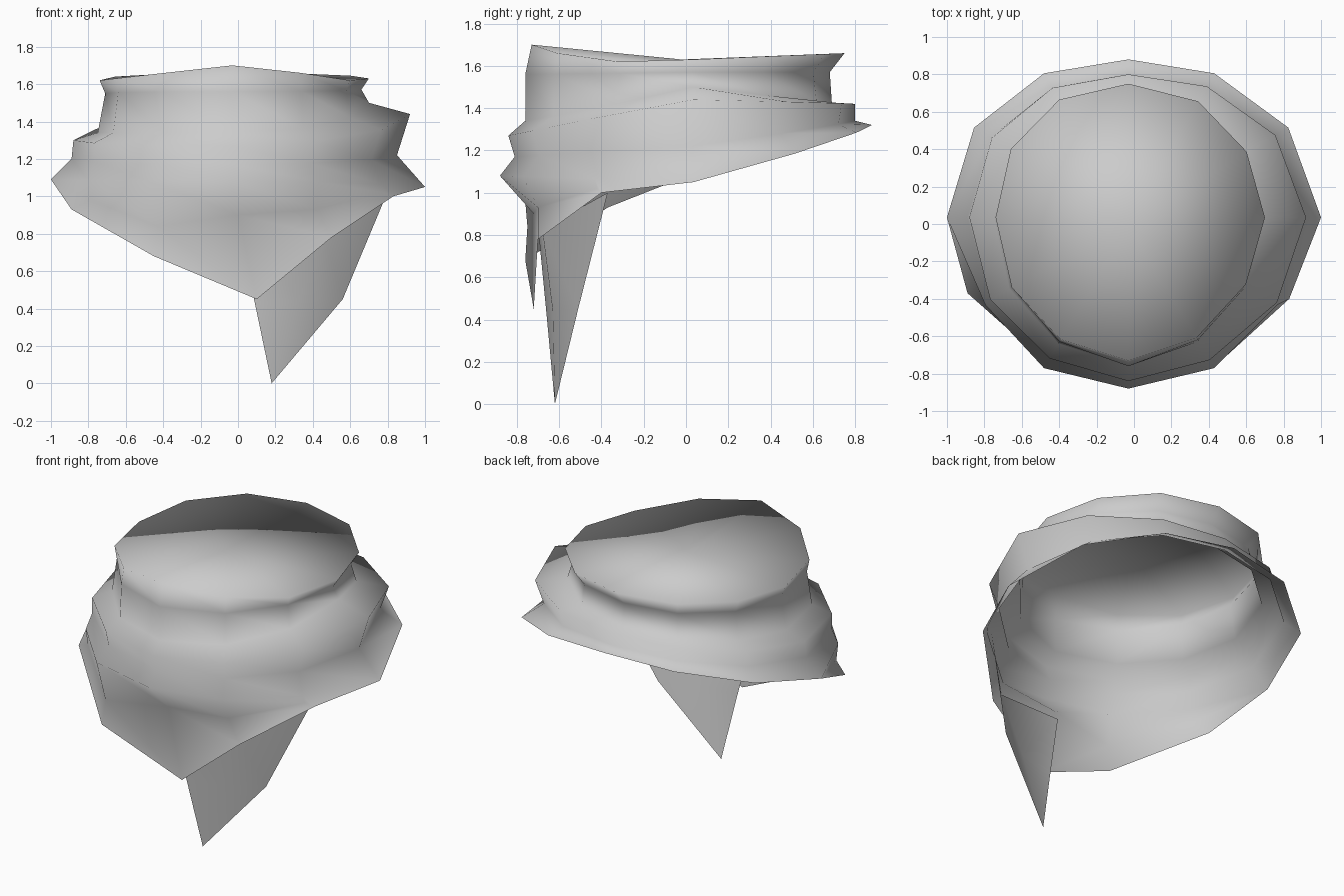
import bpy, math

if "Cube" in bpy.data.objects:
    bpy.data.objects.remove(bpy.data.objects["Cube"])

N = 12


def make(name, verts, faces):
    me = bpy.data.meshes.new(name)
    me.from_pydata(verts, [], faces)
    me.update()
    for p in me.polygons:
        p.use_smooth = True
    ob = bpy.data.objects.new(name, me)
    bpy.context.collection.objects.link(ob)
    return ob


def ring(right, back, left, front):
    """12 points blended between four (radius, height) stations."""
    st = [right, back, left, front]
    pts = []
    for i in range(N):
        q, f = divmod(i, 3)
        h = f / 3 * math.pi / 2
        wr = math.sin(h) ** 2
        wz = math.sin(h) if q % 2 == 0 else 1 - math.cos(h)
        a, b = st[q], st[(q + 1) % 4]
        r = a[0] * (1 - wr) + b[0] * wr
        z = a[1] * (1 - wz) + b[1] * wz
        c, s = math.cos(2 * math.pi * i / N), math.sin(2 * math.pi * i / N)
        # folds sit slightly left, side corners slightly back
        pts.append((r * c - .03 * abs(s), r * s + .035 * abs(c), z))
    return pts


# wrapped cloth: stations are right, back, left, front
rings = [
    ring((.70, 1.63), (.75, 1.66), (.74, 1.62), (.73, 1.70)),
    ring((.66, 1.57), (.68, 1.57), (.71, 1.55), (.76, 1.56)),
    ring((.70, 1.50), (.69, 1.42), (.75, 1.34), (.76, 1.34)),
    ring((.92, 1.44), (.80, 1.42), (.88, 1.30), (.84, 1.27)),
    ring((.85, 1.22), (.80, 1.34), (.89, 1.20), (.81, 1.17)),
    ring((1.0, 1.05), (.88, 1.32), (1.0, 1.09), (.88, 1.08)),
]
# collar dips either side of its raised front point
for i, z in ((7, 1.63), (8, 1.66), (10, 1.66), (11, 1.62)):
    rings[0][i] = (*rings[0][i][:2], z)
for i in (7, 11):
    x, y, z = rings[5][i]
    rings[5][i] = (x * .93, y * .95, z)

verts = [p for r in rings for p in r]
faces = [(r * N + i, (r + 1) * N + i, (r + 1) * N + (i + 1) % N, r * N + (i + 1) % N)
         for r in range(len(rings) - 1) for i in range(N)]

# closed top joined to the collar rim
verts.append((-.02, -.02, 1.63))
faces += [(i, (i + 1) % N, len(verts) - 1) for i in range(N)]

# front flap continues the lower hem from left to right
base = 5 * N
top = [base + i % N for i in range(6, 13)]
mid = [(-.79, -.42, .98), (-.43, -.75, .84), (0, -.72, .90),
       (.42, -.70, .93), (.78, -.42, 1.02)]
hem = [(-.89, -.37, .93), (-.45, -.76, .68), (.10, -.72, .45),
       (.50, -.70, .78), (.83, -.40, 1.00)]
m0 = len(verts)
verts += mid
h0 = len(verts)
verts += hem
for i in range(4):
    faces.append((top[i + 1], m0 + i, m0 + i + 1, top[i + 2]))
    faces.append((m0 + i, h0 + i, h0 + i + 1, m0 + i + 1))
faces += [(top[0], h0, m0, top[1]), (top[5], m0 + 4, h0 + 4, top[6])]
make("neck_scarf", verts, faces)

# second pointed corner hanging behind the front flap
tail = [(0, -.70, .84), (.45, -.68, .83), (.79, -.37, 1.0),
        (.09, -.66, .43), (.33, -.63, .44), (.56, -.51, .45), (.18, -.62, 0)]
make("hanging_corner", tail,
     [(0, 3, 4, 1), (1, 4, 5, 2), (3, 6, 4), (4, 6, 5)])
